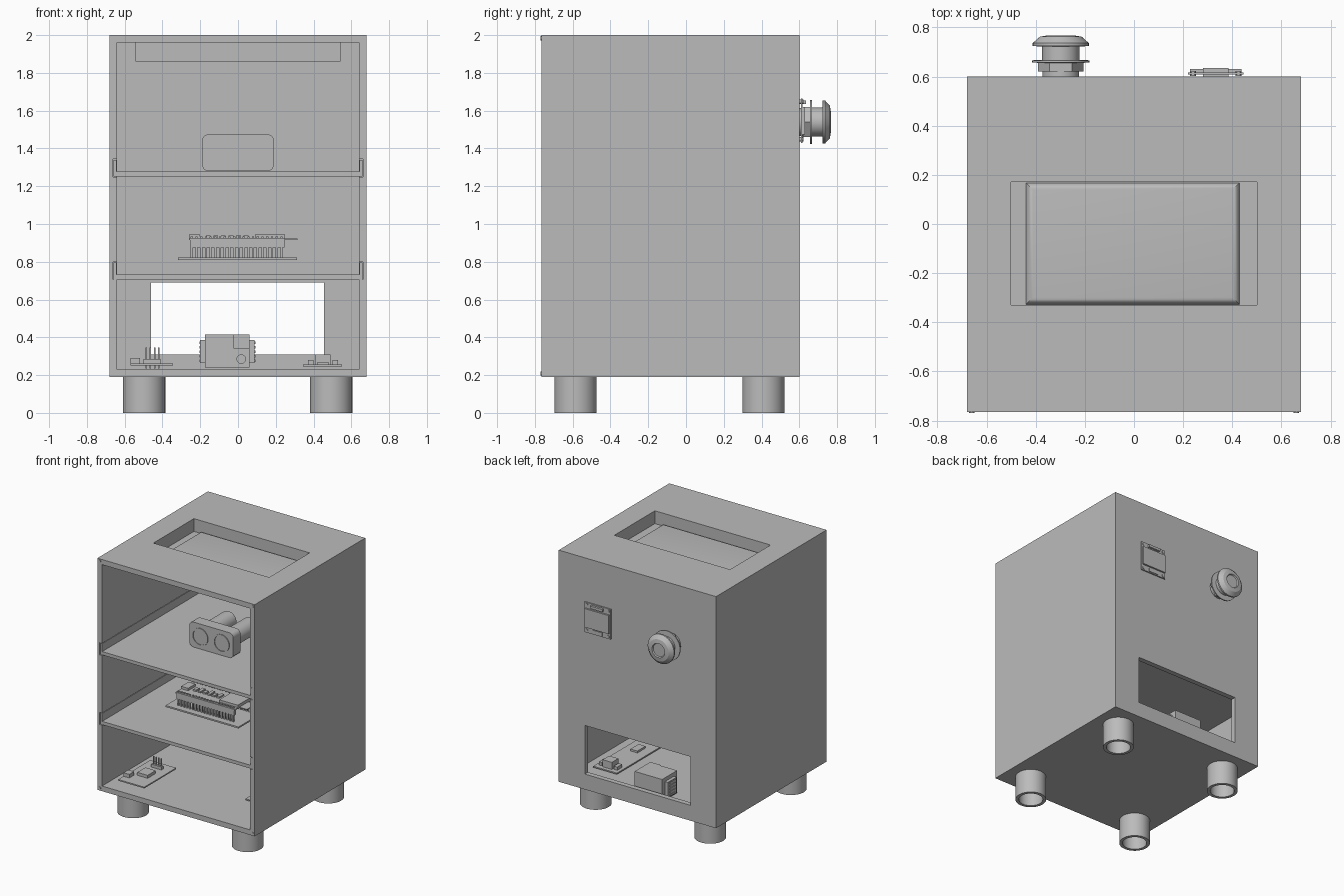
import bpy, bmesh
from math import pi
from mathutils import Matrix, Vector

old = bpy.data.objects.get("Cube")
if old:
    bpy.data.objects.remove(old, do_unlink=True)

GREY = (0.5, 0.5, 0.5, 1)
mat = bpy.data.materials.new("plain grey")
mat.use_nodes = True
mat.diffuse_color = GREY
mat.node_tree.nodes["Principled BSDF"].inputs["Base Color"].default_value = GREY


def finish(name, bm, smooth=False):
    bmesh.ops.recalc_face_normals(bm, faces=bm.faces)
    mesh = bpy.data.meshes.new(name)
    bm.to_mesh(mesh)
    bm.free()
    mesh.materials.append(mat)
    ob = bpy.data.objects.new(name, mesh)
    bpy.context.collection.objects.link(ob)
    if smooth:
        select(ob)
        bpy.ops.object.shade_smooth_by_angle(angle=pi / 6)
    return ob


def select(ob):
    bpy.ops.object.select_all(action='DESELECT')
    ob.select_set(True)
    bpy.context.view_layer.objects.active = ob


def add_box(bm, x, y, z):
    """Add a box given as (low, high) ranges."""
    size = [r[1] - r[0] for r in (x, y, z)]
    mid = Vector([(r[0] + r[1]) / 2 for r in (x, y, z)])
    m = Matrix.Translation(mid) @ Matrix.Diagonal((*size, 1))
    return bmesh.ops.create_cube(bm, size=1, matrix=m)["verts"]


def boxes(name, *specs):
    bm = bmesh.new()
    for s in specs:
        add_box(bm, *s)
    return finish(name, bm)


def cut(ob, *specs):
    for s in specs:
        cutter = boxes("cutter", s)
        cutter.hide_render = True
        mod = ob.modifiers.new("cut", 'BOOLEAN')
        mod.operation, mod.solver, mod.object = 'DIFFERENCE', 'EXACT', cutter
        select(ob)
        bpy.ops.object.modifier_apply(modifier=mod.name)
        bpy.data.objects.remove(cutter, do_unlink=True)


def lathe(name, profile, center, axis='Z', closed=False, steps=40):
    """Turn a (radius, height) profile around an axis."""
    bm = bmesh.new()
    vs = [bm.verts.new((r, 0, h)) for r, h in profile]
    es = [bm.edges.new(p) for p in zip(vs, vs[1:])]
    if closed:
        es.append(bm.edges.new((vs[-1], vs[0])))
    bmesh.ops.spin(bm, geom=vs + es, cent=(0, 0, 0), axis=(0, 0, 1),
                   angle=2 * pi, steps=steps, use_duplicate=False)
    bmesh.ops.remove_doubles(bm, verts=bm.verts, dist=1e-4)
    turn = Matrix.Rotation(-pi / 2, 4, 'X') if axis == 'Y' else Matrix()
    bm.transform(Matrix.Translation(center) @ turn)
    return finish(name, bm, smooth=steps > 8)


def rod(name, r, length, center, axis='Z', steps=32):
    return lathe(name, [(0, 0), (r, 0), (r, length), (0, length)], center, axis, steps=steps)


# Case: open front, top opening, back window and shelf grooves
shelves = (0.705, 1.25)
pocket = ((-0.5, 0.5), (-0.33, 0.17), (1.9, 2.1))
case = boxes("case", ((-0.68, 0.68), (-0.765, 0.6), (0.19, 2)))
cut(case, ((-0.64, 0.64), (-0.9, 0.56), (0.23, 1.96)), pocket,
    ((-0.46, 0.455), (0.4, 0.8), (0.31, 0.69)))
for z in shelves:
    cut(case, ((-0.662, 0.662), (-0.9, 0.55), (z, z + 0.095)))

# Sliding shelves with upturned side flanges
for name, z in zip(("lower_shelf", "upper_shelf"), shelves):
    boxes(name, ((-0.658, 0.658), (-0.76, 0.555), (z + 0.002, z + 0.028)),
          *[((min(a, b), max(a, b)), (-0.76, 0.545), (z + 0.028, z + 0.09))
            for a, b in ((-0.658, -0.642), (0.658, 0.642))])

# Corner screws on the front rim
for x in (-0.66, 0.66):
    for z in (0.208, 1.983):
        rod("corner_screw", 0.011, 0.006, (x, -0.769, z), 'Y', 16)

# Tray under the top opening, with a soft-edged pad
tray = boxes("top_tray", ((-0.543, 0.543), (-0.37, 0.21), (1.86, 1.962)))
cut(tray, pocket)
bm = bmesh.new()
add_box(bm, (-0.44, 0.43), (-0.328, 0.168), (1.885, 1.925))
top = [e for e in bm.edges if all(v.co.z > 1.9 for v in e.verts)]
bmesh.ops.bevel(bm, geom=top, offset=0.03, segments=5, profile=0.5, affect='EDGES')
finish("top_pad", bm, smooth=True)

# Hollow feet
for x in (-0.497, 0.493):
    for y in (-0.585, 0.41):
        lathe("foot", [(0.112, 0), (0.112, 0.19), (0.088, 0.19), (0.088, 0)],
              (x, y, 0), closed=True)

# Push button on the back
knob = Vector((-0.298, 0.6, 1.54))
lathe("button_body", [(0, 0), (0.075, 0), (0.075, 0.055), (0.116, 0.057), (0.116, 0.066),
                      (0.076, 0.068), (0.076, 0.122), (0.114, 0.124), (0.114, 0.136),
                      (0.085, 0.162), (0.055, 0.167), (0.05, 0.158), (0, 0.158)], knob, 'Y')
rod("button_nut", 0.092, 0.036, knob + Vector((0, 0.02, 0)), 'Y', 6)

# Small display board on the back
boxes("display_board", ((0.22, 0.445), (0.608, 0.617), (1.43, 1.665)),
      ((0.227, 0.438), (0.617, 0.63), (1.475, 1.62)),
      ((0.28, 0.385), (0.6, 0.634), (1.635, 1.655)),
      ((0.29, 0.375), (0.617, 0.622), (1.437, 1.465)))
for x in (0.24, 0.425):
    for z in (1.448, 1.648):
        rod("display_screw", 0.012, 0.02, (x, 0.602, z), 'Y', 16)

# Twin-eye distance sensor on the upper shelf
bm = bmesh.new()
add_box(bm, (-0.19, 0.19), (-0.33, -0.24), (1.28, 1.475))
long_edges = [e for e in bm.edges if abs(e.verts[0].co.y - e.verts[1].co.y) > 0.05]
bmesh.ops.bevel(bm, geom=long_edges, offset=0.035, segments=6, profile=0.5, affect='EDGES')
finish("sensor_plate", bm, smooth=True)
for x in (-0.095, 0.09):
    lathe("sensor_eye", [(0.068, -0.006), (0.068, 0.35), (0, 0.35), (0, 0.001),
                         (0.06, 0.001), (0.06, -0.006)],
          (x, -0.33, 1.375), 'Y', closed=True)

# Controller: carrier board, two pin headers, raised circuit board with chips
parts = [((-0.318, 0.312), (-0.44, -0.12), (0.81, 0.822)),
         ((-0.26, 0.25), (-0.4, -0.17), (0.916, 0.926)),
         ((-0.26, -0.2), (-0.33, -0.24), (0.926, 0.945)),
         ((0.09, 0.25), (-0.36, -0.21), (0.926, 0.945)),
         ((0.25, 0.315), (-0.34, -0.23), (0.916, 0.922))]
for y in (-0.385, -0.185):
    parts.append(((-0.255, 0.245), (y - 0.013, y + 0.013), (0.876, 0.916)))
    for i in range(20):
        x = -0.245 + i * 0.025
        parts.append(((x - 0.006, x + 0.006), (y - 0.006, y + 0.006), (0.82, 0.935)))
for i in range(6):
    x = -0.17 + i * 0.04
    parts.append(((x, x + 0.025), (-0.31, -0.27 + 0.02 * (i % 2)), (0.926, 0.938)))
boxes("controller", *parts)

# Left circuit board on the floor
parts = [((-0.57, -0.345), (-0.665, -0.27), (0.252, 0.262)),
         ((-0.5, -0.41), (-0.53, -0.43), (0.262, 0.285)),
         ((-0.57, -0.52), (-0.6, -0.54), (0.262, 0.29)),
         ((-0.5, -0.41), (-0.36, -0.335), (0.262, 0.285))]
for i in range(4):
    x = -0.49 + i * 0.022
    parts.append(((x, x + 0.008), (-0.352, -0.344), (0.235, 0.345)))
boxes("left_board", *parts)

# Right circuit board on the floor
boxes("right_board", ((0.345, 0.55), (-0.4, 0.36), (0.245, 0.255)),
      ((0.41, 0.49), (0.25, 0.33), (0.255, 0.31)),
      ((0.37, 0.4), (0.26, 0.32), (0.255, 0.28)),
      ((0.5, 0.53), (0.26, 0.32), (0.255, 0.28)),
      ((0.42, 0.48), (-0.1, 0), (0.255, 0.27)))

# Small power block near the back window
parts = [((-0.175, 0.062), (0.36, 0.545), (0.24, 0.415)),
         ((-0.025, 0.062), (0.352, 0.36), (0.342, 0.415))]
for x in (-0.2, 0.062):
    parts.append(((x, x + 0.025), (0.4, 0.51), (0.265, 0.385)))
    for i in range(5):
        z = 0.27 + i * 0.024
        parts.append(((x - 0.004, x + 0.03), (0.42, 0.49), (z, z + 0.012)))
boxes("power_block", *parts)
rod("power_knob", 0.025, 0.02, (0.017, 0.342, 0.285), 'Y')
